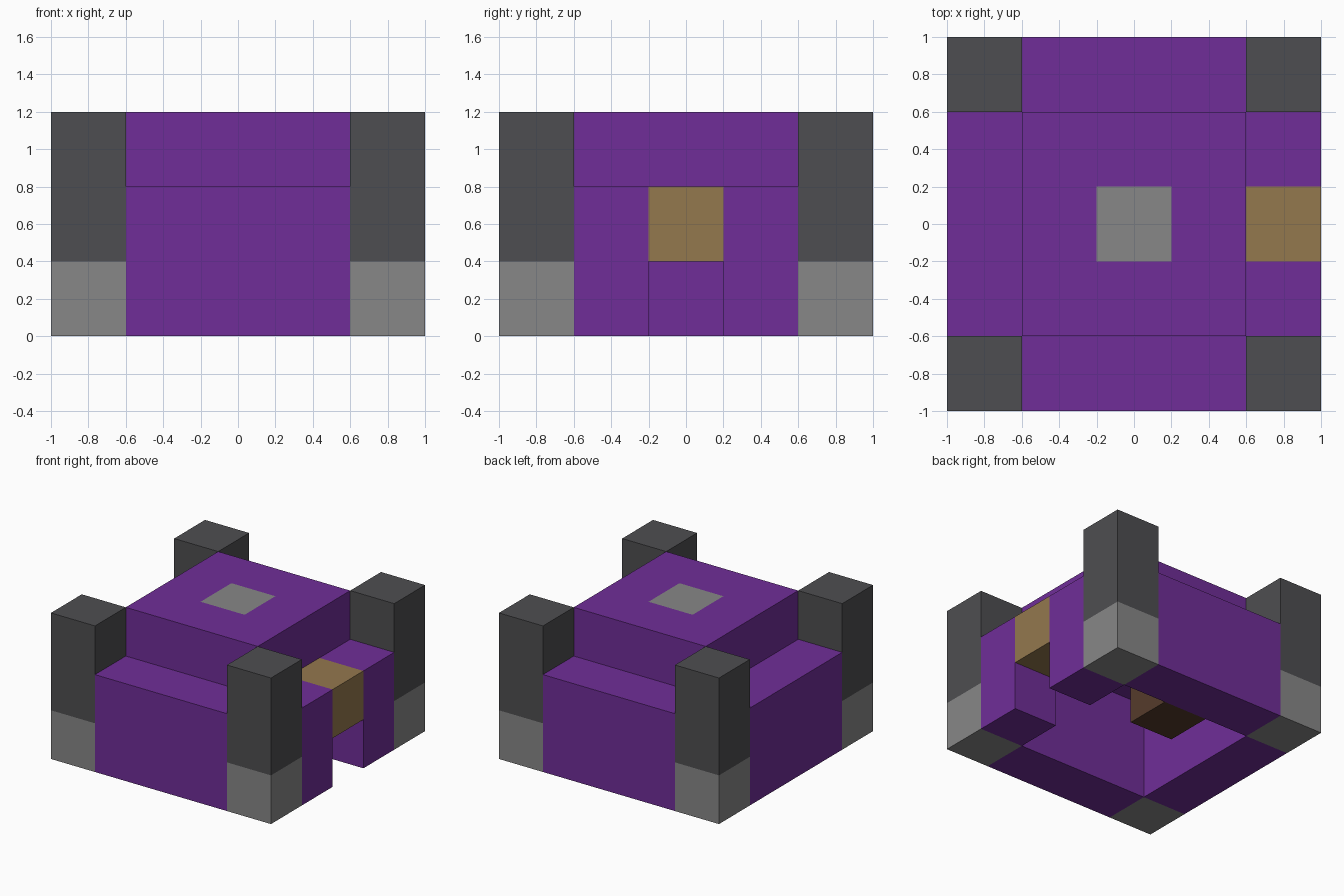
import bpy, bmesh
from mathutils import Matrix, Vector

cube = bpy.data.objects.get("Cube")
if cube:
    bpy.data.objects.remove(cube, do_unlink=True)

U = 0.4  # one building block


def material(name, rgb):
    m = bpy.data.materials.new(name)
    m.use_nodes = True
    m.diffuse_color = (*rgb, 1)
    m.node_tree.nodes["Principled BSDF"].inputs["Base Color"].default_value = (*rgb, 1)
    return m


purple = material("purple", (0.162, 0.027, 0.314))
tan = material("tan wood", (0.296, 0.188, 0.076))
charcoal = material("charcoal", (0.076, 0.076, 0.082))
grey = material("light grey", (0.242, 0.242, 0.242))
brown = material("dark brown", (0.091, 0.045, 0.025))


def block(name, center, size, mats, cuts=(), rule=None):
    """Box measured in blocks; cuts are (axis, local offset), rule picks a material per face."""
    bm = bmesh.new()
    bmesh.ops.create_cube(bm, size=1, matrix=Matrix.Diagonal((*(Vector(size) * U), 1)))
    for axis, offset in cuts:
        n = Vector((0, 0, 0))
        n[axis] = 1
        bmesh.ops.bisect_plane(bm, geom=bm.verts[:] + bm.edges[:] + bm.faces[:],
                               plane_co=n * offset * U, plane_no=n)
    if rule:
        for f in bm.faces:
            f.material_index = rule(f.calc_center_median() / U)
    me = bpy.data.meshes.new(name)
    bm.to_mesh(me)
    bm.free()
    for m in mats:
        me.materials.append(m)
    ob = bpy.data.objects.new(name, me)
    ob.location = Vector(center) * U
    bpy.context.collection.objects.link(ob)
    return ob


# Corner towers with a light base
for sx, side in ((-1, "right"), (1, "left")):
    for sy, end in ((-1, "front"), (1, "back")):
        block(f"{end}_{side}_tower", (2 * sx, 2 * sy, 1.5), (1, 1, 3), [charcoal, grey],
              cuts=[(2, -0.5)], rule=lambda c: int(c.z < -0.5))

# Solid walls
block("front_wall", (0, -2, 1), (3, 1, 2), [purple])
block("back_wall", (0, 2, 1), (3, 1, 2), [purple])
block("right_wall", (-2, 0, 1), (1, 3, 2), [purple])

# Doorway wall: two piers and a wooden lintel
for sy, end in ((-1, "front"), (1, "back")):
    block(f"{end}_door_pier", (2, sy, 1), (1, 1, 2), [purple])
block("door_lintel", (2, 0, 1.5), (1, 1, 1), [tan])

# Roof slab with a lighter centre block
block("roof", (0, 0, 2.5), (3, 3, 1), [purple, grey],
      cuts=[(a, o) for a in (0, 1) for o in (-0.5, 0.5)],
      rule=lambda c: int(abs(c.x) < 0.5 and abs(c.y) < 0.5))

# Chest against the inside of the back wall
block("chest", (0, 1, 0.5), (1, 1, 1), [brown])
